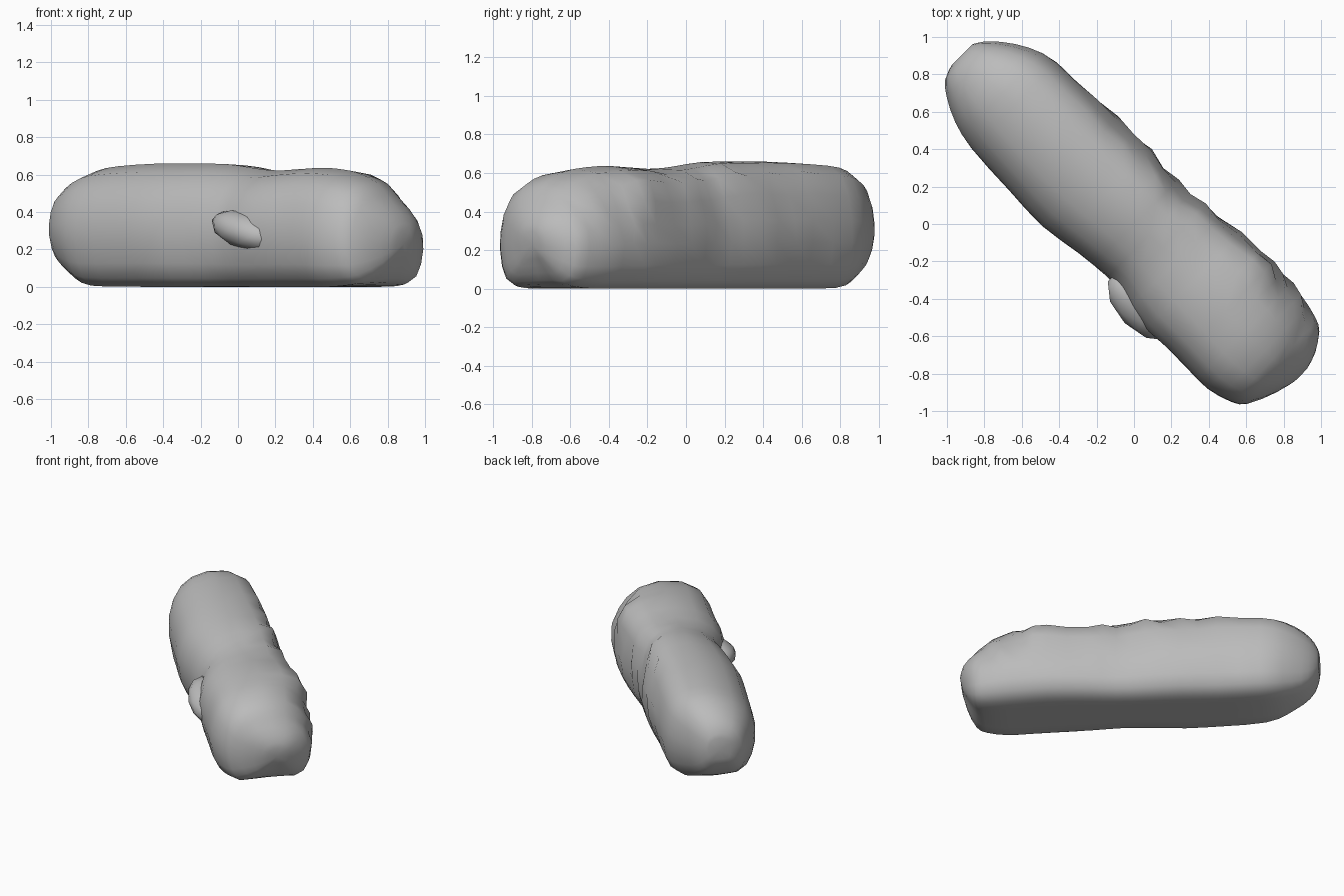
import bpy, bmesh, math, random
from mathutils import Vector, Matrix

cube = bpy.data.objects.get("Cube")
if cube:
    bpy.data.objects.remove(cube, do_unlink=True)
random.seed(4)

grey = bpy.data.materials.new("plain_grey")
grey.use_nodes = True
grey.diffuse_color = (0.5, 0.5, 0.5, 1)
grey.node_tree.nodes["Principled BSDF"].inputs["Base Color"].default_value = (0.5, 0.5, 0.5, 1)

# The loaf lies diagonally: s runs along it, t across it
TURN = Matrix.Rotation(math.radians(-45), 4, "Z")

# Stations along the loaf: s, near side, far side, underside, top
STATIONS = [
    (-1.29, -.09, .07, .26, .42), (-1.26, -.17, .12, .17, .49),
    (-1.19, -.23, .19, .08, .56), (-1.06, -.295, .275, .02, .62),
    (-.9, -.33, .32, 0, .645), (-.6, -.345, .32, 0, .66),
    (-.34, -.355, .34, 0, .66), (-.1, -.32, .335, 0, .655),
    (.1, -.305, .335, 0, .635), (.3, -.325, .365, 0, .62),
    (.58, -.34, .395, 0, .635), (.75, -.345, .38, 0, .63),
    (.9, -.345, .37, 0, .61), (1.04, -.305, .335, .01, .56),
    (1.11, -.25, .3, .03, .49), (1.18, -.1, .21, .1, .39),
    (1.21, 0, .13, .17, .3)]

# Half cross-section: share of half width, share of height
HALF = [(.35, 0), (.64, 0), (.85, .07), (.95, .19), (1, .37), (.99, .53),
        (.91, .71), (.75, .86), (.45, .96)]
RING = [(0, 0)] + HALF + [(0, 1)] + [(-w, h) for w, h in reversed(HALF)]

# Pinches and swells: s, t, z, reach along, reach up, depth (positive goes inward)
DENTS = [(.14, -.22, .45, .1, .2, .02), (.42, -.28, .38, .14, .2, -.025),
         (.1, .32, .42, .1, .15, .03), (.36, .36, .45, .06, .2, .04),
         (.6, .38, .3, .07, .14, .03), (-.28, .33, .45, .08, .12, .03),
         (.8, .35, .45, .08, .12, .03), (1.2, .1, .1, .12, .15, .04),
         (1.02, .3, .48, .18, .15, .05), (-1.15, -.25, .05, .2, .15, .04),
         (-1.15, .22, .05, .2, .15, .03)]


def smooth(a, b, c, d, f):
    return .5 * (2 * b + (c - a) * f + (2 * a - 5 * b + 4 * c - d) * f * f
                 + (3 * b - a - 3 * c + d) * f ** 3)


def station(i, f):
    ends = [STATIONS[min(max(k, 0), len(STATIONS) - 1)] for k in range(i - 1, i + 3)]
    return [smooth(*vals, f) for vals in zip(*ends)]


def push(p):
    mid = Vector((max(-.95, min(.9, p.x)), 0, .3))
    inward = (mid - p).normalized()
    move = 0
    for s, t, z, rs, rz, depth in DENTS:
        d = ((p.x - s) / rs) ** 2 + ((p.y - t) / .2) ** 2 + ((p.z - z) / rz) ** 2
        move += depth * math.exp(-d)
    # crumpled far side
    if p.y > .15 and .15 < p.z < .6 and -.7 < p.x < 1:
        move += random.uniform(-.02, .02)
    q = p + inward * move
    # the crown leans towards the far side at the back, levelling off at the front
    lean = .13 * max(-.3, min(1, 1 - 1.3 * p.x))
    q.z += lean * p.y * max(0, min(1, (p.z - .3) / .25))
    q.z = max(q.z, 0)
    return q


def finish(bm, name, angle):
    bmesh.ops.recalc_face_normals(bm, faces=bm.faces)
    bm.transform(TURN)
    mesh = bpy.data.meshes.new(name)
    bm.to_mesh(mesh)
    bm.free()
    mesh.materials.append(grey)
    obj = bpy.data.objects.new(name, mesh)
    bpy.context.collection.objects.link(obj)
    bpy.ops.object.select_all(action="DESELECT")
    obj.select_set(True)
    bpy.context.view_layer.objects.active = obj
    bpy.ops.object.shade_smooth_by_angle(angle=math.radians(angle))


# Loaf body: rings lofted along the stations, closed at both ends
bm = bmesh.new()
rings = []
rows = [station(i, f) for i in range(len(STATIONS) - 1) for f in (0, .5)]
rows.append(STATIONS[-1])
for s, near, far, low, top in rows:
    mid, half = (near + far) / 2, (far - near) / 2
    low = max(low, 0)
    rings.append([bm.verts.new(push(Vector((s, mid + half * w, low + (top - low) * h))))
                  for w, h in RING])
n = len(RING)
for a, b in zip(rings, rings[1:]):
    for k in range(n):
        bm.faces.new((a[k], a[(k + 1) % n], b[(k + 1) % n], b[k]))
for ring in (rings[0], rings[-1]):
    tip = bm.verts.new(sum((v.co for v in ring), Vector()) / n)
    for k in range(n):
        bm.faces.new((ring[k], ring[(k + 1) % n], tip))
finish(bm, "loaf_body", 60)

# Knob on the near side, leaning down towards the front end
bm = bmesh.new()
bmesh.ops.create_icosphere(bm, subdivisions=2, radius=1)
bm.transform(Matrix.Translation((.34, -.275, .3))
             @ Matrix.Rotation(math.radians(14), 4, "Y")
             @ Matrix.Diagonal((.24, .135, .1, 1)))
finish(bm, "side_knob", 60)
